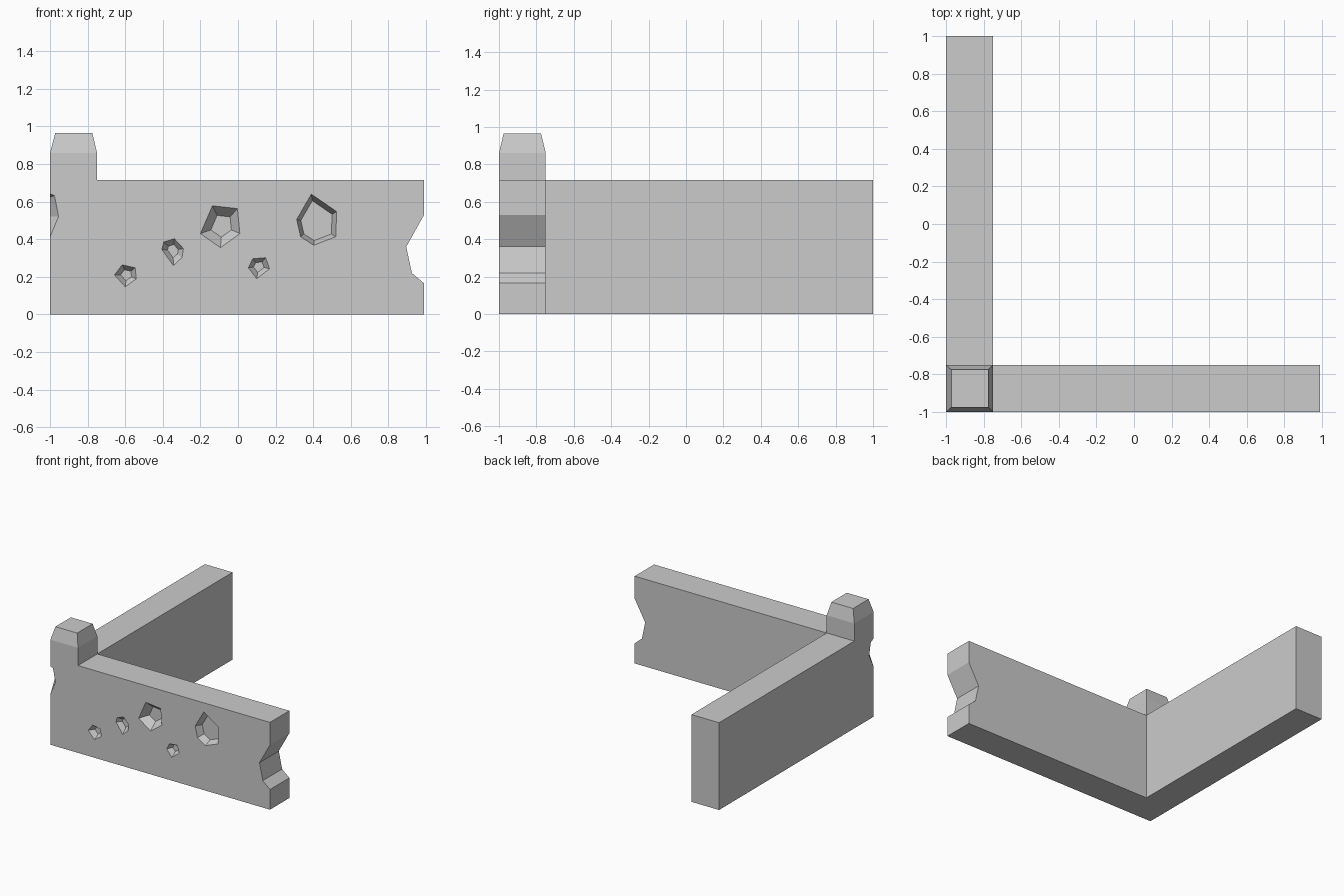
import bpy, bmesh

if "Cube" in bpy.data.objects:
    bpy.data.objects.remove(bpy.data.objects["Cube"])


def finish(name, bm, helper=False):
    bmesh.ops.recalc_face_normals(bm, faces=bm.faces)
    me = bpy.data.meshes.new(name)
    bm.to_mesh(me)
    bm.free()
    ob = bpy.data.objects.new(name, me)
    bpy.context.collection.objects.link(ob)
    ob.hide_render = helper
    return ob


def hull(name, pts):
    bm = bmesh.new()
    for p in pts:
        bm.verts.new(p)
    res = bmesh.ops.convex_hull(bm, input=bm.verts)
    loose = [v for v in bm.verts if not v.link_faces]
    bmesh.ops.delete(bm, geom=loose, context='VERTS')
    bmesh.ops.dissolve_limit(bm, angle_limit=0.01, verts=bm.verts, edges=bm.edges)
    return finish(name, bm, True)


def box_pts(x0, x1, y0, y1, z):
    return [(x0, y0, z), (x1, y0, z), (x1, y1, z), (x0, y1, z)]


def boolean(target, tool, op):
    m = target.modifiers.new(tool.name, 'BOOLEAN')
    m.operation, m.solver, m.object = op, 'EXACT', tool


# Front wall and post shaft: one profile with the broken right end
profile = [(-1, 0), (.99, 0), (.99, .165), (.925, .22), (.895, .36), (.99, .53),
           (.99, .715), (-.75, .715), (-.75, .86), (-1, .86)]
bm = bmesh.new()
face = bm.faces.new([bm.verts.new((x, -1, z)) for x, z in profile])
ext = bmesh.ops.extrude_face_region(bm, geom=[face])
bmesh.ops.translate(bm, vec=(0, .25, 0),
                    verts=[v for v in ext['geom'] if isinstance(v, bmesh.types.BMVert)])
wall = finish("corner_wall", bm)

# Side wall and tapered post cap, joined to the front wall
side = hull("side_wall", box_pts(-1, -.75, -.8, 1, 0) + box_pts(-1, -.75, -.8, 1, .715))
cap = hull("post_cap", box_pts(-1, -.75, -1, -.75, .86) +
           box_pts(-.972, -.775, -.975, -.775, .965))
boolean(wall, side, 'UNION')
boolean(wall, cap, 'UNION')

# Pits in the front: outline, floor scale, depth
pits = [
    ([(.39, .64), (.525, .547), (.52, .413), (.403, .368), (.333, .413), (.312, .505)], .78, .06),
    ([(-.2, .43), (-.136, .578), (-.003, .563), (.01, .43), (-.093, .355)], .52, .06),
    ([(-.657, .21), (-.616, .264), (-.547, .248), (-.541, .189), (-.6, .147)], .5, .04),
    ([(-.405, .345), (-.395, .385), (-.339, .403), (-.29, .35), (-.298, .302), (-.344, .26)], .5, .04),
    ([(.055, .248), (.078, .296), (.147, .302), (.168, .243), (.1, .19)], .5, .04),
]
for i, (pts, s, depth) in enumerate(pits):
    cx = sum(p[0] for p in pts) / len(pts)
    cz = sum(p[1] for p in pts) / len(pts)
    shape = [(x, y, z) for x, z in pts for y in (-1.02, -1)]
    shape += [(cx + (x - cx) * s, -1 + depth, cz + (z - cz) * s) for x, z in pts]
    boolean(wall, hull(f"pit_cutter_{i}", shape), 'DIFFERENCE')

# Chip out of the front left corner
chip = hull("corner_chip_cutter", [
    (-1.01, -1.01, .65), (-1.01, -1.01, .37), (-.97, -1.01, .635), (-.947, -1.01, .52),
    (-1.01, -.95, .62), (-1.01, -.93, .52)])
boolean(wall, chip, 'DIFFERENCE')

# Apply the modifiers and drop the helpers
dg = bpy.context.evaluated_depsgraph_get()
wall_mesh = bpy.data.meshes.new_from_object(wall.evaluated_get(dg))
wall.modifiers.clear()
wall.data = wall_mesh
for ob in [o for o in bpy.data.objects if o != wall]:
    bpy.data.objects.remove(ob)
